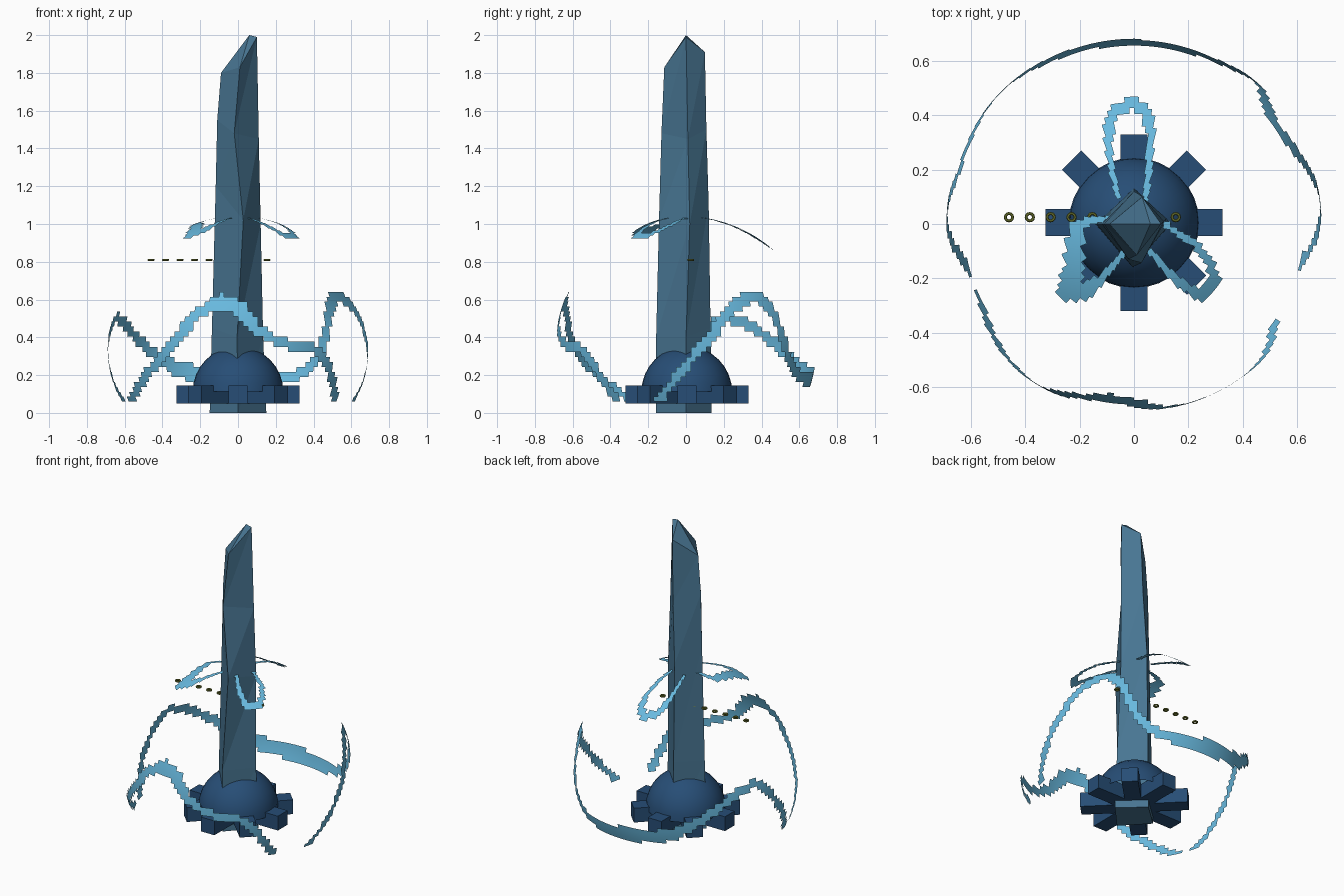
import bpy, bmesh, math
from mathutils import Vector, Matrix

if "Cube" in bpy.data.objects:
    bpy.data.objects.remove(bpy.data.objects["Cube"])

R, CZ = 0.69, 0.35      # invisible sphere that carries the ribbons


def material(name, rgb):
    m = bpy.data.materials.new(name)
    m.diffuse_color = (*rgb, 1)
    m.use_nodes = True
    m.node_tree.nodes["Principled BSDF"].inputs["Base Color"].default_value = m.diffuse_color
    return m


STONE = material("slate blue", (0.065, 0.18, 0.29))
NAVY = material("navy blue", (0.02, 0.075, 0.18))
SKY = material("sky blue", (0.14, 0.49, 0.74))
OLIVE = material("olive green", (0.16, 0.19, 0.03))


def finish(name, bm, mat, smooth=False):
    me = bpy.data.meshes.new(name)
    bm.to_mesh(me)
    bm.free()
    me.materials.append(mat)
    for p in me.polygons:
        p.use_smooth = smooth
    ob = bpy.data.objects.new(name, me)
    bpy.context.collection.objects.link(ob)
    return ob


# Shaft: rough four-sided pillar; corners in order left, front, right, back
bm = bmesh.new()
levels = [
    [(-.15, 0, 0), (0, -.16, 0), (.15, 0, 0), (0, .135, 0)],
    [(-.138, 0, .45), (-.005, -.158, .4), (.133, 0, .4), (0, .13, .45)],
    [(-.118, 0, 1.2), (.028, -.143, 1.02), (.12, .02, 1.0), (0, .12, 1.1)],
    [(-.11, 0, 1.55), (-.02, -.13, 1.48), (.11, .01, 1.45), (.02, .108, 1.5)],
    [(-.09, 0, 1.8), (.01, -.115, 1.83), (.10, 0, 1.99), (.03, .10, 1.91)],
]
rings = [[bm.verts.new(c) for c in ring] for ring in levels]
bm.faces.new(rings[0][::-1])
for a, b in zip(rings, rings[1:]):
    for i in range(4):
        j = (i + 1) % 4
        bm.faces.new((a[i], a[j], b[j]))
        bm.faces.new((a[i], b[j], b[i]))
apex = bm.verts.new((.06, 0, 2.0))
for i in range(4):
    bm.faces.new((rings[-1][i], rings[-1][(i + 1) % 4], apex))
finish("shaft", bm, STONE)

# Dome: upper half of a sphere
bm = bmesh.new()
bmesh.ops.create_uvsphere(bm, u_segments=32, v_segments=16, radius=.24)
bmesh.ops.delete(bm, geom=[v for v in bm.verts if v.co.z < -.01], context='VERTS')
bmesh.ops.translate(bm, verts=bm.verts, vec=(0, .004, .112))
finish("dome", bm, NAVY, True)

# Base: eight radial blocks
bm = bmesh.new()
for k in range(8):
    m = (Matrix.Translation((0, .005, .097)) @ Matrix.Rotation(k * math.pi / 4, 4, 'Z')
         @ Matrix.Translation((.2, 0, 0)) @ Matrix.Diagonal((.25, .1, .095, 1)))
    bmesh.ops.create_cube(bm, size=1, matrix=m)
finish("base_blocks", bm, NAVY)


def by_angle(points):       # (longitude, height, half width) on the sphere
    out = []
    for lon, z, w in points:
        r, a = math.sqrt(R * R - (z - CZ) ** 2), math.radians(lon)
        out.append((Vector((r * math.cos(a), r * math.sin(a), z - CZ)), w))
    return out


def by_plan(points):        # (x, y, half width) seen from the top
    return [(Vector((x, y, math.sqrt(R * R - x * x - y * y))), w) for x, y, w in points]


def ribbon(name, path):
    """Keep the cells of a fine sphere that lie within the path's width."""
    dense = []
    for (a, wa), (b, wb) in zip(path, path[1:]):
        n = max(2, int((b - a).length / .008))
        for i in range(n + 1):
            t = i / n
            dense.append((a.lerp(b, t).normalized() * R, wa + (wb - wa) * t))
    bm = bmesh.new()
    bmesh.ops.create_uvsphere(bm, u_segments=160, v_segments=80, radius=R)
    drop = []
    for f in bm.faces:
        c = f.calc_center_median()
        if c.z < .05 - CZ or not any((c - p).length_squared < w * w for p, w in dense):
            drop.append(f)
    bmesh.ops.delete(bm, geom=drop, context='FACES')
    bmesh.ops.translate(bm, verts=bm.verts, vec=(0, 0, CZ))
    finish(name, bm, SKY, True)


# Lower ribbons: one across the front, one around the right, back and left
ribbon("front_ribbon", by_angle([
    (204, .05, .025), (234.5, .3, .027), (252, .53, .032), (262, .59, .042), (271, .555, .04),
    (278, .45, .03), (287, .38, .026), (296, .355, .025), (305, .34, .026),
    (313, .28, .028), (318, .18, .028), (326, .05, .025)]))
ribbon("back_ribbon", by_angle([
    (345, .05, .025), (0, .25, .025), (8.5, .37, .027), (17.5, .5, .03), (24, .57, .032),
    (31, .61, .034), (37, .615, .034), (43, .54, .032), (47, .43, .028), (50, .33, .028),
    (56, .24, .028), (66, .185, .03), (78, .175, .04), (90, .185, .05), (106, .205, .048),
    (116, .22, .042), (126, .28, .033), (137, .37, .03), (152, .47, .028), (162, .505, .028),
    (168, .48, .026), (181, .28, .025), (196, .05, .025)]))

# Upper ribbons: three open loops around the shaft
ribbon("back_loop", by_plan([
    (-.055, .09, .011), (-.085, .22, .013), (-.098, .32, .017), (-.075, .41, .024),
    (-.01, .45, .03), (.045, .41, .024), (.062, .33, .017), (.055, .2, .013), (.042, .09, .011)]))
ribbon("right_loop", by_plan([
    (.10, .01, .011), (.15, -.025, .012), (.22, -.07, .015), (.285, -.15, .02), (.295, -.22, .024),
    (.25, -.26, .026), (.19, -.235, .018), (.12, -.17, .013), (.05, -.09, .011)]))
ribbon("left_loop", by_plan([
    (-.08, .02, .011), (-.15, .015, .014), (-.21, -.01, .026), (-.22, -.08, .036), (-.22, -.17, .04),
    (-.245, -.24, .042), (-.18, -.25, .03), (-.12, -.2, .017), (-.04, -.11, .011)]))

# Row of tiny rings
bm = bmesh.new()
NU, NV = 12, 6
for k in range(9):
    x = -.46 + k * .0767
    grid = []
    for i in range(NU):
        a = 2 * math.pi * i / NU
        row = []
        for j in range(NV):
            b = 2 * math.pi * j / NV
            r = .0135 + .0055 * math.cos(b)
            row.append(bm.verts.new((x + r * math.cos(a), .025 + r * math.sin(a),
                                     .81 + .0055 * math.sin(b))))
        grid.append(row)
    for i in range(NU):
        for j in range(NV):
            i2, j2 = (i + 1) % NU, (j + 1) % NV
            bm.faces.new((grid[i][j], grid[i2][j], grid[i2][j2], grid[i][j2]))
finish("small_rings", bm, OLIVE)
